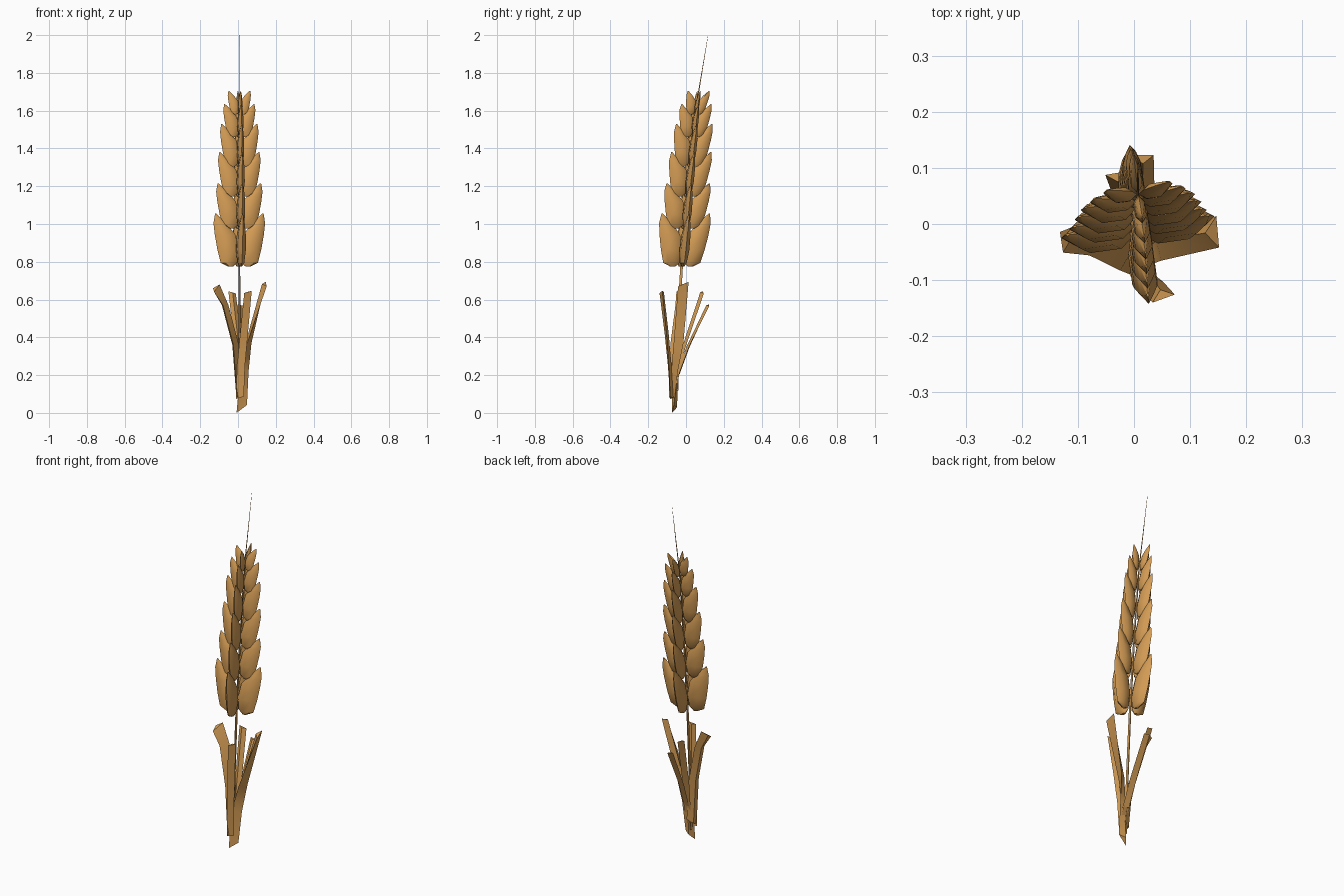
import bpy, math
from mathutils import Vector

if "Cube" in bpy.data.objects:
    bpy.data.objects.remove(bpy.data.objects["Cube"])

mat = bpy.data.materials.new("straw_gold")
mat.diffuse_color = (0.65, 0.33, 0.09, 1)
mat.use_nodes = True
mat.node_tree.nodes["Principled BSDF"].inputs["Base Color"].default_value = mat.diffuse_color


def axis(z):
    """Centre line of the gently leaning stalk."""
    pts = [(0, -0.06), (0.4, -0.045), (0.8, -0.022), (1.2, 0.01), (1.6, 0.05), (2.0, 0.117)]
    for (z0, y0), (z1, y1) in zip(pts, pts[1:]):
        if z <= z1:
            return Vector((0.007, y0 + (y1 - y0) * (z - z0) / (z1 - z0), z))
    return Vector((0.007, 0.117, z))


def loft(name, rings):
    """Skin a closed surface over rings of equal point count."""
    n = len(rings[0])
    verts = [p for ring in rings for p in ring]
    faces = [tuple(reversed(range(n))), tuple(range(len(verts) - n, len(verts)))]
    for k in range(len(rings) - 1):
        for i in range(n):
            j = (i + 1) % n
            faces.append((k * n + i, k * n + j, (k + 1) * n + j, (k + 1) * n + i))
    mesh = bpy.data.meshes.new(name)
    mesh.from_pydata(verts, [], faces)
    mesh.materials.append(mat)
    obj = bpy.data.objects.new(name, mesh)
    bpy.context.collection.objects.link(obj)
    bpy.ops.object.select_all(action='DESELECT')
    obj.select_set(True)
    bpy.context.view_layer.objects.active = obj
    bpy.ops.object.shade_smooth_by_angle(angle=math.radians(40))
    return obj


# Stem running up into a fine awn
rings = []
for z, r in [(0.06, 0.009), (0.4, 0.009), (0.8, 0.008), (1.2, 0.006), (1.6, 0.004), (2.0, 0.0008)]:
    c = axis(z)
    rings.append([c + Vector((0.6 * r * math.cos(a), r * math.sin(a), 0))
                  for a in (i * math.tau / 6 for i in range(6))])
loft("stem", rings)

# Grain husk sections: height, inner radius, outer radius, half thickness (of reach)
HUSK = [(0.0, 0.24, 0.44, 0.06), (0.07, 0.09, 0.72, 0.13), (0.32, 0.03, 0.85, 0.19),
        (0.6, 0.15, 0.95, 0.17), (0.82, 0.5, 1.0, 0.10), (1.0, 0.89, 0.94, 0.015)]


def husk(name, z0, z1, reach, angle):
    out = Vector((math.cos(angle), math.sin(angle), 0))
    side = Vector((-out.y, out.x, 0))
    rings = []
    for t, ri, ro, th in HUSK:
        c = axis(z0 + (z1 - z0) * t)
        mid, half = (ri + ro) / 2, (ro - ri) / 2
        rings.append([c + reach * (out * (mid + half * math.cos(a)) + side * th * math.sin(a))
                      for a in (i * math.tau / 6 for i in range(6))])
    loft(name, rings)


# Six whorls of four grains
WHORLS = [(0.775, 1.055, 0.138), (0.975, 1.215, 0.124), (1.145, 1.38, 0.114),
          (1.305, 1.53, 0.103), (1.46, 1.635, 0.086), (1.58, 1.705, 0.062)]
for k, (z0, z1, reach) in enumerate(WHORLS):
    for q in range(4):
        husk(f"grain_{k + 1}_{q + 1}", z0, z1, reach, math.radians(8 + 90 * q))


def blade(name, path, width, turn0, turn1, slant):
    """Folded leaf: shallow triangular section swept and twisted along a path."""
    rings = []
    for k, p in enumerate(path):
        a = math.radians(turn0 + (turn1 - turn0) * k / (len(path) - 1))
        w = Vector((math.cos(a), math.sin(a), 0)) * width / 2
        d = Vector((-math.sin(a), math.cos(a), 0)) * width * 0.4
        s = Vector((0, 0, slant if k in (0, len(path) - 1) else 0))
        c = Vector(p)
        rings.append([c - w - s - d / 2, c + w + s - d / 2, c + d / 2])
    loft(name, rings)


# Leaves around the foot
blade("leaf_left", [(0.0, -0.06, 0.10), (-0.02, -0.052, 0.36), (-0.075, -0.025, 0.57),
                    (-0.122, -0.02, 0.66)], 0.058, 60, 60, 0.02)
blade("leaf_right", [(0.018, -0.058, 0.03), (0.027, -0.052, 0.22), (0.05, -0.035, 0.37),
                     (0.138, -0.015, 0.682)], 0.056, 10, 95, 0.012)
blade("leaf_front", [(0.01, -0.075, 0.08), (0.015, -0.085, 0.25), (0.03, -0.1, 0.42),
                     (0.05, -0.125, 0.64)], 0.042, 0, 20, 0.006)
blade("leaf_back_left", [(0.022, -0.055, 0.16), (0.005, -0.015, 0.34),
                         (-0.03, 0.083, 0.638)], 0.04, 180, 190, 0.006)
blade("leaf_back", [(0.022, -0.045, 0.2), (0.018, 0.01, 0.35),
                    (0.016, 0.115, 0.57)], 0.038, 170, 180, 0.004)
low = min((v.co.z for o in bpy.data.objects for v in o.data.vertices))
for o in bpy.data.objects:
    if o.name == "leaf_right":
        for v in o.data.vertices:
            if v.co.z == low:
                v.co.z = 0.0
